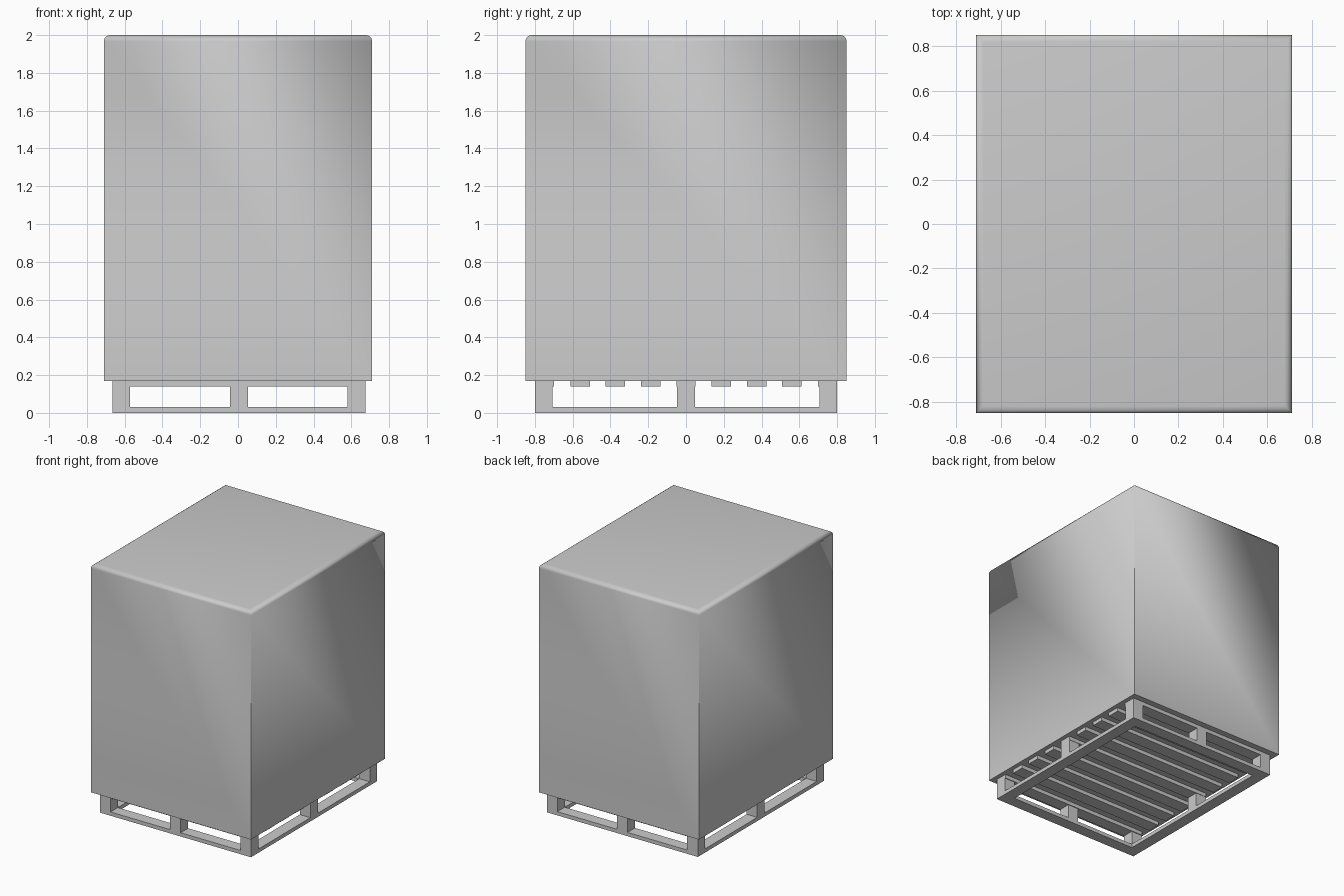
import bpy, bmesh

if "Cube" in bpy.data.objects:
    bpy.data.objects.remove(bpy.data.objects["Cube"])

grey = bpy.data.materials.new("light grey")
grey.diffuse_color = (0.6, 0.6, 0.6, 1)
grey.use_nodes = True
grey.node_tree.nodes["Principled BSDF"].inputs["Base Color"].default_value = grey.diffuse_color


def box(name, x0, x1, y0, y1, z0, z1):
    """Axis-aligned box given by its extents."""
    bm = bmesh.new()
    bmesh.ops.create_cube(bm, size=1)
    for v in bm.verts:
        v.co.x = x1 if v.co.x > 0 else x0
        v.co.y = y1 if v.co.y > 0 else y0
        v.co.z = z1 if v.co.z > 0 else z0
    mesh = bpy.data.meshes.new(name)
    bm.to_mesh(mesh)
    bm.free()
    ob = bpy.data.objects.new(name, mesh)
    bpy.context.collection.objects.link(ob)
    mesh.materials.append(grey)
    return ob


# Wrapped load: rounded top rim, sharp upright and bottom edges
load = box("wrapped_load", -0.71, 0.71, -0.85, 0.85, 0.17, 2.0)
bm = bmesh.new()
bm.from_mesh(load.data)
rim = [e for e in bm.edges if all(v.co.z > 1.9 for v in e.verts)]
bmesh.ops.bevel(bm, geom=rim, offset=0.032, offset_type='OFFSET',
                segments=4, profile=0.5, affect='EDGES')
for f in bm.faces:
    f.smooth = True
for e in bm.edges:
    e.smooth = min(v.co.z for v in e.verts) > 0.2
bm.to_mesh(load.data)
bm.free()

# Pallet extents
PX0, PX1, PY = -0.665, 0.675, 0.80
W = 0.094
BOARD, TOP0, TOP1 = 0.03, 0.14, 0.17
mid = (PX0 + PX1) / 2

# Bottom perimeter frame
for side, y in (("front", -PY), ("back", PY - W)):
    box("bottom_board_" + side, PX0, PX1, y, y + W, 0, BOARD)
for side, x in (("left", PX0), ("right", PX1 - W)):
    box("bottom_board_" + side, x, x + W, -PY + W, PY - W, 0, BOARD)

# Spacer blocks at the corners and the middle of each side
for i, x in enumerate((PX0, mid - W / 2, PX1 - W)):
    for j, y in enumerate((-PY, -W / 2, PY - W)):
        if (i, j) != (1, 1):
            box(f"block_{i}_{j}", x, x + W, y, y + W, BOARD, TOP0)

# Deck slats running across the pallet
for i, y in enumerate((-0.75, -0.56, -0.375, -0.187, 0, 0.187, 0.375, 0.56, 0.75)):
    half = 0.05 if i % 4 == 0 else 0.052
    box(f"deck_slat_{i}", PX0, PX1, max(y - half, -PY), min(y + half, PY), TOP0, TOP1)
